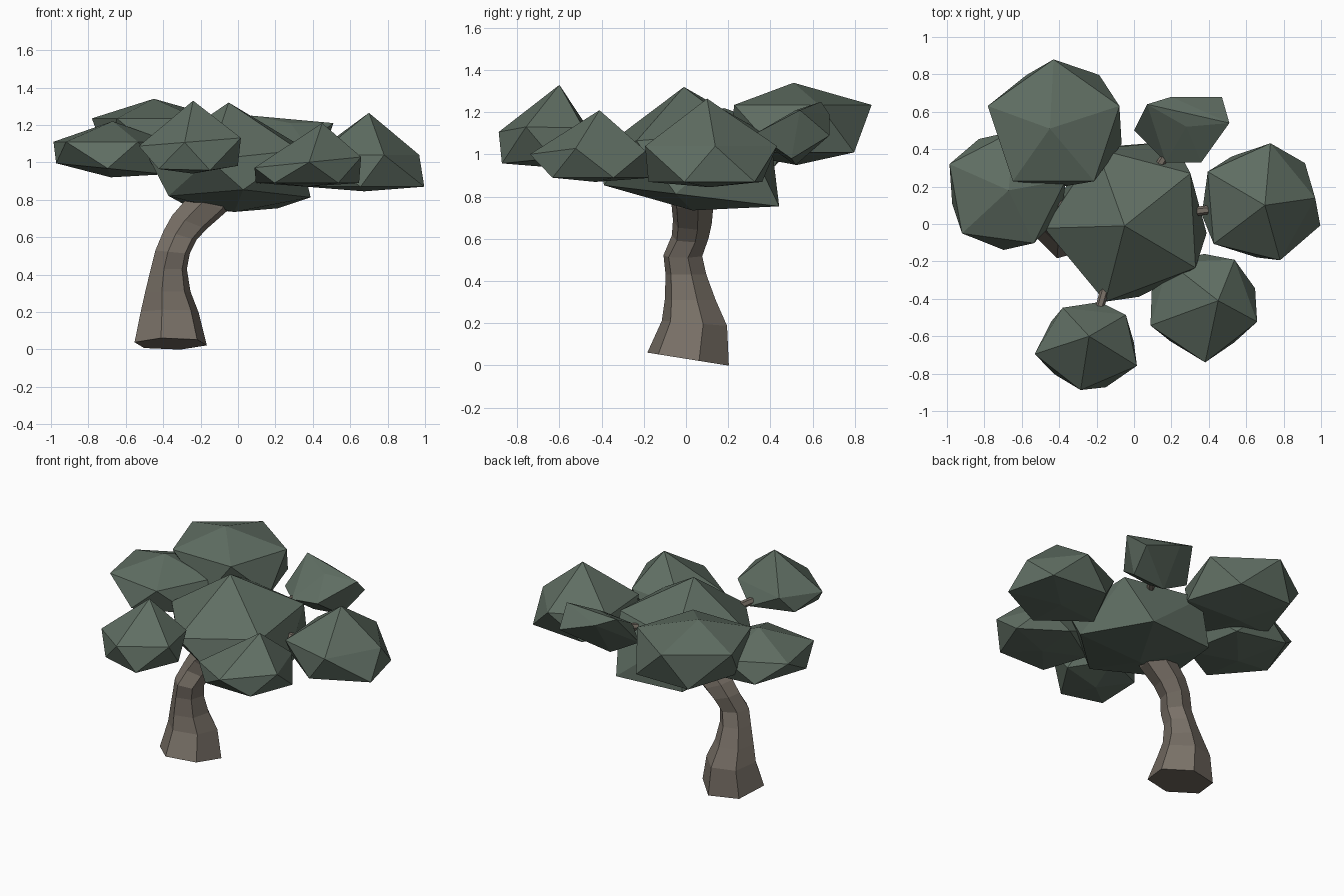
import bpy
import bmesh
from math import cos, sin, radians
from mathutils import Vector

cube = bpy.data.objects.get("Cube")
if cube:
    bpy.data.objects.remove(cube, do_unlink=True)


def make_material(name, colour):
    mat = bpy.data.materials.new(name)
    mat.use_nodes = True
    mat.diffuse_color = (*colour, 1)
    mat.node_tree.nodes["Principled BSDF"].inputs["Base Color"].default_value = (*colour, 1)
    return mat


def add_object(name, bm, mat):
    bmesh.ops.recalc_face_normals(bm, faces=bm.faces[:])
    mesh = bpy.data.meshes.new(name)
    bm.to_mesh(mesh)
    bm.free()
    mesh.materials.append(mat)
    obj = bpy.data.objects.new(name, mesh)
    bpy.context.collection.objects.link(obj)
    return obj


def ring(sides, centre, radii, spin=0, lean=(0, 0)):
    """Oval ring of points whose plane slopes by lean along x and y."""
    points = []
    for i in range(sides):
        angle = radians(spin + 360 * i / sides)
        dx, dy = radii[0] * cos(angle), radii[1] * sin(angle)
        points.append(Vector(centre) + Vector((dx, dy, lean[0] * dx + lean[1] * dy)))
    return points


def tube(name, loops, mat):
    """Skin a list of equal point loops and cap both ends."""
    bm = bmesh.new()
    rows = [[bm.verts.new(p) for p in loop] for loop in loops]
    count = len(rows[0])
    for low, high in zip(rows, rows[1:]):
        for i in range(count):
            j = (i + 1) % count
            bm.faces.new((low[i], low[j], high[j], high[i]))
    bm.faces.new(rows[0][::-1])
    bm.faces.new(rows[-1])
    return add_object(name, bm, mat)


foliage = make_material("grey green foliage", (0.115, 0.155, 0.123))
bark = make_material("grey brown bark", (0.19, 0.163, 0.135))
hub = Vector((-.05, .02, 1.0))


def twig(name, end):
    """Thin tapered twig from the middle of the crown."""
    along = (end - hub).normalized()
    side = along.cross(Vector((0, 0, 1))).normalized()
    up = side.cross(along)
    loops = []
    for base, radius in ((hub, .03), (end, .02)):
        outline = ring(6, (0, 0, 0), (radius, radius))
        loops.append([base + side * p.x + up * p.y for p in outline])
    tube(name, loops, bark)


def faceted_hull(name, points):
    bm = bmesh.new()
    for p in points:
        bm.verts.new(p)
    bmesh.ops.convex_hull(bm, input=bm.verts[:])
    loose = [v for v in bm.verts if not v.link_faces]
    bmesh.ops.delete(bm, geom=loose, context="VERTS")
    add_object(name, bm, foliage)


def leaf_clump(name, apex, upper, lower, bottom, has_twig=True):
    """Faceted clump: apex, two staggered five-sided rings, bottom point."""
    middle = (Vector(upper[0]) + Vector(lower[0])) / 2
    tips = [Vector(apex), Vector((middle.x, middle.y, bottom))]
    faceted_hull(name + "_foliage", tips + ring(5, *upper) + ring(5, *lower))
    if has_twig:
        twig(name + "_twig", middle)


# Bent six-sided trunk: x, y, z, radius, slope along x, slope along y
trunk_path = [
    (-.36, .01, .03, .20, 0, -.16),
    (-.365, .04, .20, .16, 0, -.08),
    (-.375, .02, .31, .125, 0, 0),
    (-.37, 0, .43, .10, 0, 0),
    (-.35, -.015, .52, .095, -.1, 0),
    (-.31, .02, .61, .09, -.3, 0),
    (-.26, .03, .68, .095, -.4, 0),
    (-.16, .03, .78, .105, -.4, 0),
    (-.05, .02, .95, .09, -.3, 0),
]
tube("trunk", [ring(6, s[:3], (s[3], s[3]), 15, s[4:]) for s in trunk_path], bark)

# Leaf clumps; each ring is centre, radii, spin, slope
leaf_clump("centre", (-.05, -.01, 1.32),
           ((-.04, 0, 1.06), (.44, .43), 183, (.07, .09)),
           ((0, .06, .80), (.40, .45), -14, (0, -.12)), .735, has_twig=False)
leaf_clump("back", (-.45, .51, 1.34),
           ((-.43, .52, 1.235), (.37, .36), 90),
           ((-.38, .53, 1.01), (.33, .33), 54), .95)
leaf_clump("right", (-.67, .18, 1.22),
           ((-.69, .18, 1.11), (.33, .32), 82),
           ((-.67, .18, .965), (.31, .32), 49, (-.1, 0)), .92)
leaf_clump("front", (-.24, -.60, 1.33),
           ((-.245, -.655, 1.11), (.29, .235), -98, (.08, 0)),
           ((-.24, -.65, .98), (.24, .24), -68, (0, .1)), .94)
leaf_clump("front_left", (.45, -.41, 1.21),
           ((.37, -.44, 1.0), (.30, .30), -88, (.1, 0)),
           ((.37, -.42, .89), (.29, .26), -55), .87)
leaf_clump("left", (.70, .10, 1.265),
           ((.66, .11, 1.04), (.31, .33), 5),
           ((.69, .11, .87), (.335, .29), 48), .845)

# Steeply tilted small clump
faceted_hull("back_left_foliage", [
    (.07, .64, 1.25), (.51, .54, 1.21), (.28, .52, 1.21),
    (.20, .68, 1.19), (.47, .68, 1.09), (0, .50, 1.06),
    (.36, .33, 1.10), (.17, .33, 1.08), (.42, .50, .98), (.20, .52, .95),
])
twig("back_left_twig", Vector((.26, .51, 1.10)))
